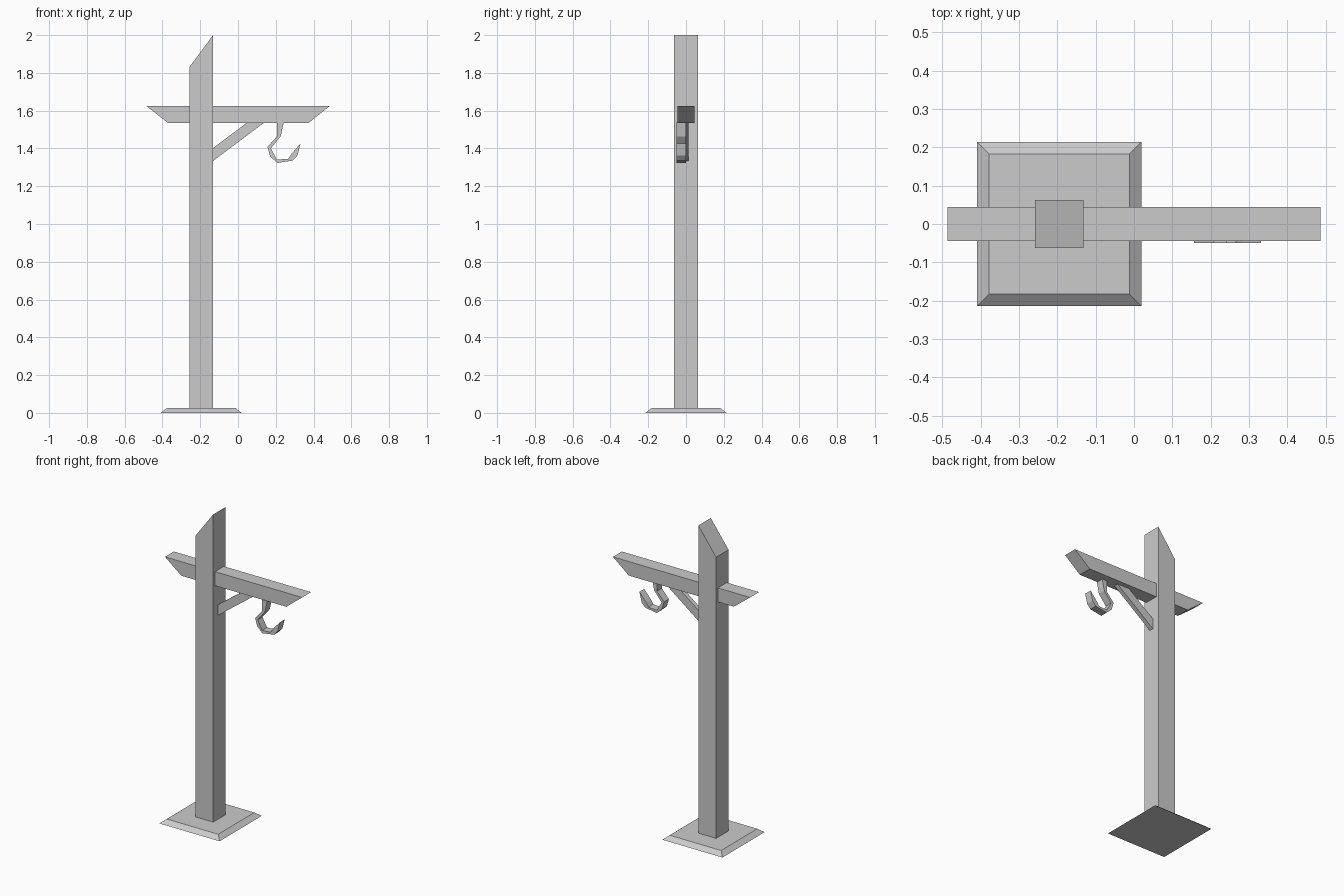
import bpy, bmesh

if "Cube" in bpy.data.objects:
    bpy.data.objects.remove(bpy.data.objects["Cube"])


def mesh_object(name, bm):
    bmesh.ops.recalc_face_normals(bm, faces=bm.faces)
    me = bpy.data.meshes.new(name)
    bm.to_mesh(me)
    bm.free()
    ob = bpy.data.objects.new(name, me)
    bpy.context.collection.objects.link(ob)
    return ob


def extrude_profile(name, pts, y0, y1):
    """Extrude an (x, z) outline along y from y0 to y1."""
    bm = bmesh.new()
    face = bm.faces.new([bm.verts.new((x, y0, z)) for x, z in pts])
    geom = bmesh.ops.extrude_face_region(bm, geom=[face])["geom"]
    verts = [g for g in geom if isinstance(g, bmesh.types.BMVert)]
    bmesh.ops.translate(bm, verts=verts, vec=(0, y1 - y0, 0))
    return mesh_object(name, bm)


POST_X = -0.195

# Bevelled base plate: cube with its top face drawn in
bm = bmesh.new()
bmesh.ops.create_cube(bm, size=1)
for v in bm.verts:
    half = 0.183 if v.co.z > 0 else 0.214
    v.co.x = POST_X + (half if v.co.x > 0 else -half)
    v.co.y = half if v.co.y > 0 else -half
    v.co.z = 0.025 if v.co.z > 0 else 0.0
mesh_object("base_plate", bm)

# Upright post with slanted top
extrude_profile("post", [(POST_X - 0.063, 0.02), (POST_X + 0.063, 0.02),
                         (POST_X + 0.063, 2.0), (POST_X - 0.063, 1.83)],
                -0.063, 0.063)

# Cross beam with undercut ends
extrude_profile("cross_beam", [(-0.487, 1.626), (-0.372, 1.536),
                               (0.375, 1.536), (0.487, 1.626)],
                -0.045, 0.045)

# Diagonal brace between post and beam
extrude_profile("brace", [(-0.132, 1.334), (0.138, 1.536),
                          (0.047, 1.536), (-0.132, 1.402)],
                -0.014, 0.014)

# Faceted hanging hook, tapering to a point
hook = [(0.206, 1.538), (0.206, 1.464), (0.156, 1.408), (0.170, 1.358),
        (0.208, 1.323), (0.291, 1.336), (0.315, 1.363), (0.331, 1.426),
        (0.281, 1.369), (0.266, 1.345), (0.206, 1.341), (0.174, 1.400),
        (0.226, 1.464), (0.242, 1.538)]
extrude_profile("hook", hook, -0.049, 0.0)
